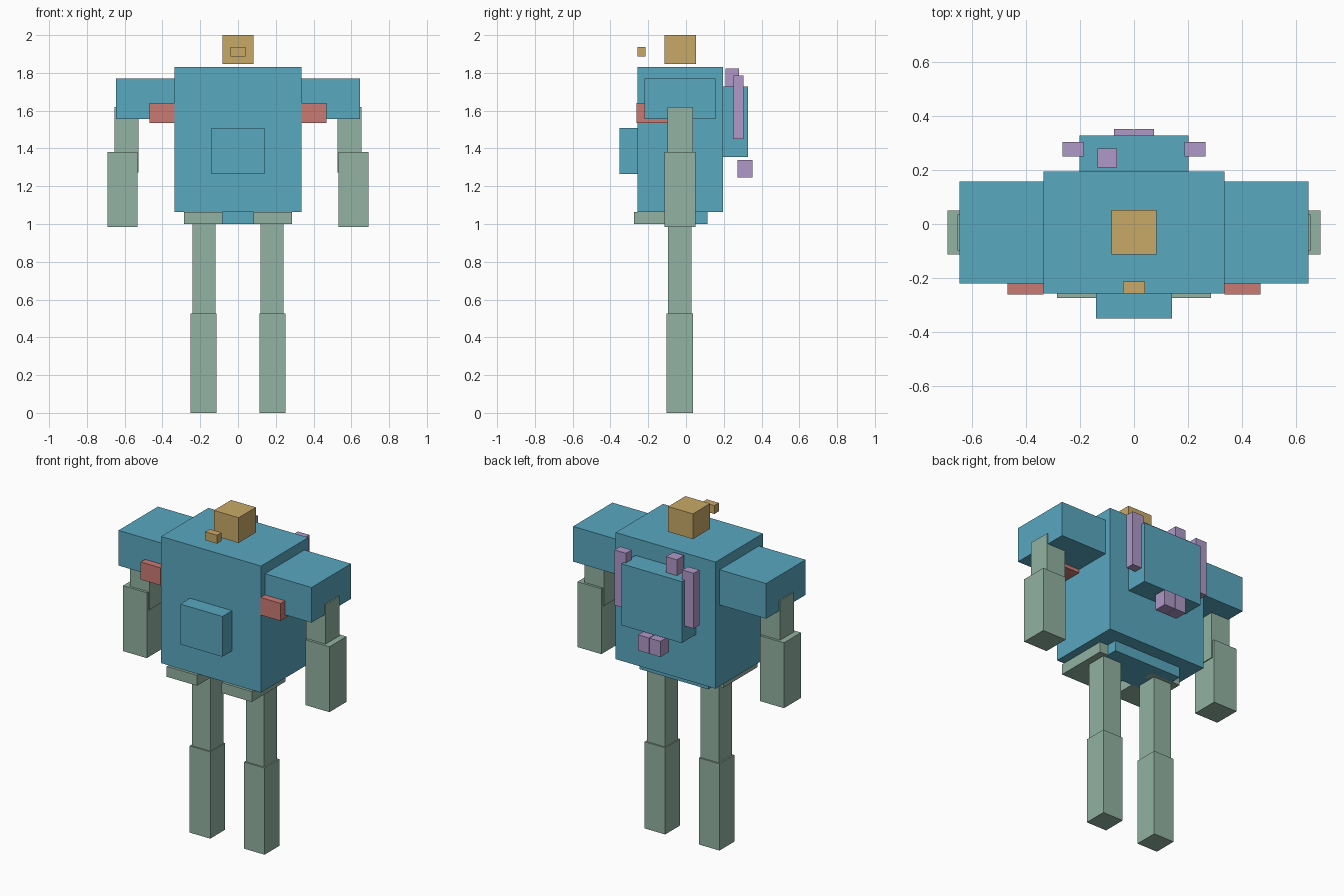
import bpy

if "Cube" in bpy.data.objects:
    bpy.data.objects.remove(bpy.data.objects["Cube"])


def material(name, rgb):
    """Flat colour from 0-255 sRGB values."""
    m = bpy.data.materials.new(name)
    lin = [((c / 255 + 0.055) / 1.055) ** 2.4 for c in rgb]
    m.diffuse_color = (*lin, 1)
    m.use_nodes = True
    m.node_tree.nodes["Principled BSDF"].inputs["Base Color"].default_value = m.diffuse_color
    return m


BLUE = material("blue", (89, 168, 192))
GREEN = material("sage green", (146, 178, 162))
GOLD = material("gold", (201, 170, 104))
RED = material("red", (203, 122, 116))
PURPLE = material("purple", (175, 153, 200))


def box(name, mat, x, y, z):
    """Box spanning the (low, high) range on each axis."""
    bpy.ops.mesh.primitive_cube_add(size=1)
    ob = bpy.context.object
    ob.name = name
    ob.data.name = name
    ob.location = [(a + b) / 2 for a, b in (x, y, z)]
    ob.scale = [b - a for a, b in (x, y, z)]
    bpy.ops.object.transform_apply(location=True, rotation=True, scale=True)
    ob.data.materials.append(mat)
    return ob


def pair(name, mat, x, y, z):
    """The same box on both sides of x = 0."""
    box("right_" + name, mat, x, y, z)
    box("left_" + name, mat, (-x[1], -x[0]), y, z)


# Head and the small plate floating in front of it
box("head", GOLD, (-0.083, 0.083), (-0.113, 0.052), (1.847, 2.0))
box("face_plate", GOLD, (-0.04, 0.04), (-0.257, -0.214), (1.886, 1.937))

# Body
box("torso", BLUE, (-0.335, 0.335), (-0.258, 0.195), (1.063, 1.83))
box("chest_block", BLUE, (-0.141, 0.141), (-0.351, -0.258), (1.264, 1.508))
box("pelvis", BLUE, (-0.23, 0.23), (-0.115, 0.115), (1.0, 1.063))
pair("hip_plate", GREEN, (0.082, 0.285), (-0.275, 0.05), (1.0, 1.063))

# Arms
pair("shoulder", BLUE, (0.335, 0.647), (-0.22, 0.157), (1.556, 1.769))
pair("shoulder_block", RED, (0.335, 0.469), (-0.262, -0.07), (1.535, 1.641))
pair("upper_arm", GREEN, (0.526, 0.655), (-0.098, 0.036), (1.272, 1.62))
pair("forearm", GREEN, (0.532, 0.692), (-0.113, 0.05), (0.985, 1.381))

# Legs
pair("thigh", GREEN, (0.119, 0.242), (-0.095, 0.029), (0.525, 1.0))
pair("shin", GREEN, (0.113, 0.251), (-0.104, 0.038), (0.0, 0.525))

# Backpack and its fittings
box("backpack", BLUE, (-0.202, 0.202), (0.195, 0.329), (1.355, 1.727))
pair("side_tube", PURPLE, (0.188, 0.265), (0.251, 0.305), (1.45, 1.785))
pair("thruster", PURPLE, (0.002, 0.075), (0.272, 0.352), (1.245, 1.34))
box("antenna_base", PURPLE, (-0.135, -0.063), (0.21, 0.281), (1.727, 1.823))
